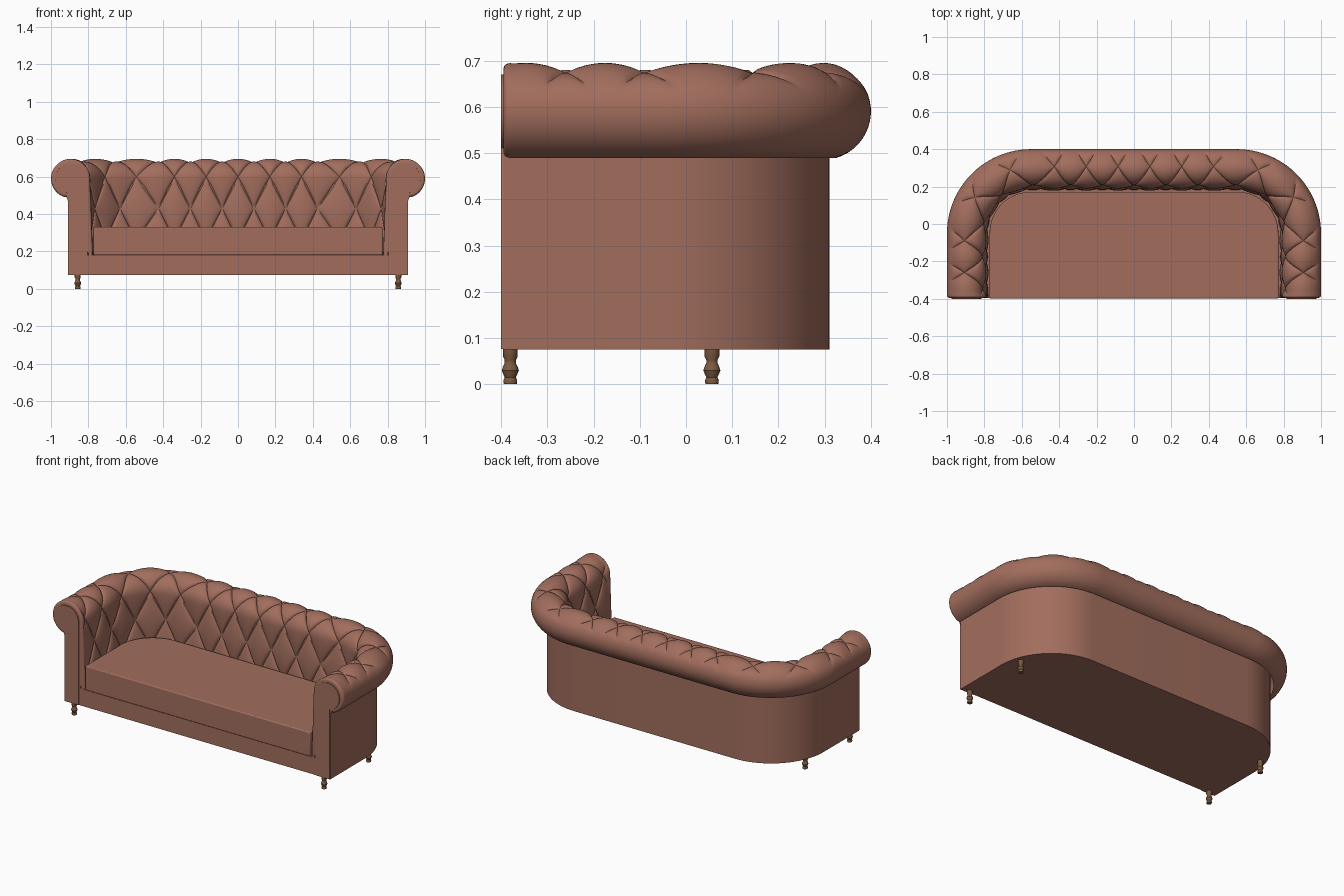
import bpy, bmesh, math
from math import sin, cos, pi, radians

if "Cube" in bpy.data.objects:
    bpy.data.objects.remove(bpy.data.objects["Cube"])

CX, CY = 0.55, -0.05            # centre of the rounded back corners
OC, ZC, R = 0.895, 0.59, 0.105  # roll centre (sideways offset, height) and radius
ARC = (OC - CX) * pi / 2
Y_END = -0.395


def material(name, rgb):
    m = bpy.data.materials.new(name)
    m.diffuse_color = (*rgb, 1)
    m.use_nodes = True
    m.node_tree.nodes["Principled BSDF"].inputs["Base Color"].default_value = m.diffuse_color
    return m


LEATHER = material("leather", (0.36, 0.155, 0.11))
WOOD = material("wood", (0.20, 0.10, 0.05))


def finish(name, bm, mat, bevel=0, angle=35):
    bmesh.ops.recalc_face_normals(bm, faces=bm.faces)
    me = bpy.data.meshes.new(name)
    bm.to_mesh(me)
    bm.free()
    ob = bpy.data.objects.new(name, me)
    bpy.context.collection.objects.link(ob)
    me.materials.append(mat)
    bpy.ops.object.select_all(action='DESELECT')
    ob.select_set(True)
    bpy.context.view_layer.objects.active = ob
    bpy.ops.object.shade_smooth_by_angle(angle=radians(angle))
    if bevel:
        b = ob.modifiers.new("bevel", 'BEVEL')
        b.width, b.segments, b.limit_method = bevel, 3, 'ANGLE'
        b.angle_limit = radians(40)
    return ob


def prism(name, pts, vec, mat, bevel=0):
    bm = bmesh.new()
    f = bm.faces.new([bm.verts.new(p) for p in pts])
    ext = bmesh.ops.extrude_face_region(bm, geom=[f])
    bmesh.ops.translate(bm, vec=vec, verts=[v for v in ext['geom'] if isinstance(v, bmesh.types.BMVert)])
    return finish(name, bm, mat, bevel)


def outline(o, y_front, z, n=24):
    """D-shaped plan outline at sideways offset o, from right front to left front."""
    r = o - CX
    right = [(CX + r * cos(i * pi / 2 / n), CY + r * sin(i * pi / 2 / n)) for i in range(n + 1)]
    pts = [(o, y_front)] + right + [(-x, y) for x, y in reversed(right)] + [(-o, y_front)]
    return [(x, y, z) for x, y in pts]


# Base, outer wall and seat
prism("base_rail", outline(0.91, Y_END, 0.075), (0, 0, 0.105), LEATHER)
prism("outer_wall", outline(0.91, Y_END, 0.18) + outline(0.805, Y_END, 0.18)[::-1],
      (0, 0, 0.38), LEATHER)
prism("seat", outline(0.772, -0.398, 0.18), (0, 0, 0.15), LEATHER, bevel=0.006)

# Tufted roll: swept section, with p counting tufts along and t counting button rows
KNOTS = [(0, 0), (2.5, 0.425), (5.5, 1.132), (6.5, 1.302), (9, 1.727)]  # (p, path length)
S_END = CX + ARC + CY - Y_END
P_END = 6.5 + (S_END - 1.302) / 0.17


def path_length(p):
    for (p0, s0), (p1, s1) in zip(KNOTS, KNOTS[1:]):
        if p <= p1:
            return s0 + (s1 - s0) * (p - p0) / (p1 - p0)


def plan(s, o):
    if s < CX:
        return s, CY + o - CX
    if s < CX + ARC:
        a = pi / 2 - (s - CX) / (OC - CX)
        return CX + (o - CX) * cos(a), CY + (o - CX) * sin(a)
    return o, CY - (s - CX - ARC)


def section(t):
    """Point and outward normal of the cross-section at row coordinate t."""
    l = t * 0.17 - 0.015
    a = min(l / R, radians(88))
    rest = l - a * R
    n = (-sin(a), cos(a))
    return (OC + R * n[0] - rest * cos(a), ZC + R * n[1] - rest * sin(a)), n


def smooth(x):
    x = max(0, min(1, x))
    return x * x * (3 - 2 * x)


def grooves(p, t):
    return abs(sin(pi * (p + t / 2 + 0.5))), abs(sin(pi * (p - t / 2 + 0.5)))


half = [i / 24 for i in range(int((P_END - 0.1) * 24) + 1)]
half += [P_END - d / 0.17 for d in (0.014, 0.010, 0.006, 0.003, 0.001, 0)]
P = [-p for p in half[:0:-1]] + half
T = [k / 12 for k in range(-20, 44)]
EDGE = 0.014

bm = bmesh.new()
rings = []
for p in P:
    s = path_length(abs(p))
    q = S_END - s
    ring = []
    for t in T:
        (o, z), n = section(t)
        fa, fb = grooves(p, t)
        fade = smooth((t + 0.65) / 0.5) * smooth(q / 0.05)
        d = -0.022 * (1 - (fa * fb) ** 0.4) * fade
        if q < EDGE:                                   # rounded front edge
            d -= EDGE - math.sqrt(max(0, EDGE ** 2 - (EDGE - q) ** 2))
        x, y = plan(s, o + n[0] * d)
        ring.append(bm.verts.new((x if p >= 0 else -x, y, z + n[1] * d)))
    rings.append(ring)
for i in range(len(P) - 1):
    for j in range(len(T) - 1):
        a, b, c, d = rings[i][j], rings[i + 1][j], rings[i + 1][j + 1], rings[i][j + 1]
        fa, fb = grooves((P[i] + P[i + 1]) / 2, (T[j] + T[j + 1]) / 2)
        if fa < fb:                                    # split along the nearer groove
            bm.faces.new((a, b, d)), bm.faces.new((b, c, d))
        else:
            bm.faces.new((a, b, c)), bm.faces.new((a, c, d))
bm.faces.new(rings[0])
bm.faces.new(rings[-1])
finish("tufted_back_and_arms", bm, LEATHER, angle=50)

# Keyhole-shaped arm fronts and turned feet, mirrored left and right
FOOT = [(0.014, 0), (0.015, 0.008), (0.012, 0.015), (0.015, 0.021), (0.0185, 0.03),
        (0.015, 0.04), (0.012, 0.046), (0.012, 0.052), (0.016, 0.06), (0.016, 0.08)]


def foot(name, x, y, n=20):
    bm = bmesh.new()
    loops = [[bm.verts.new((x + r * cos(2 * pi * k / n), y + r * sin(2 * pi * k / n), z))
              for k in range(n)] for r, z in FOOT]
    for lo, hi in zip(loops, loops[1:]):
        for k in range(n):
            bm.faces.new((lo[k], lo[(k + 1) % n], hi[(k + 1) % n], hi[k]))
    bm.faces.new(loops[0])
    bm.faces.new(loops[-1])
    finish(name, bm, WOOD)


for side, sx in (("left", -1), ("right", 1)):
    keyhole = [(0.909, 0.076), (0.815, 0.076)]
    for k in range(33):
        a = radians(180 - k * 260 / 32)
        keyhole.append((OC + 0.08 * cos(a), ZC + 0.08 * sin(a)))
    keyhole.append((0.909, 0.511))
    prism(side + "_arm_front", [(sx * x, -0.4, z) for x, z in keyhole], (0, 0.02, 0), LEATHER, bevel=0.002)
    foot(side + "_front_foot", sx * 0.857, -0.38)
    foot(side + "_back_foot", sx * 0.857, 0.056)
